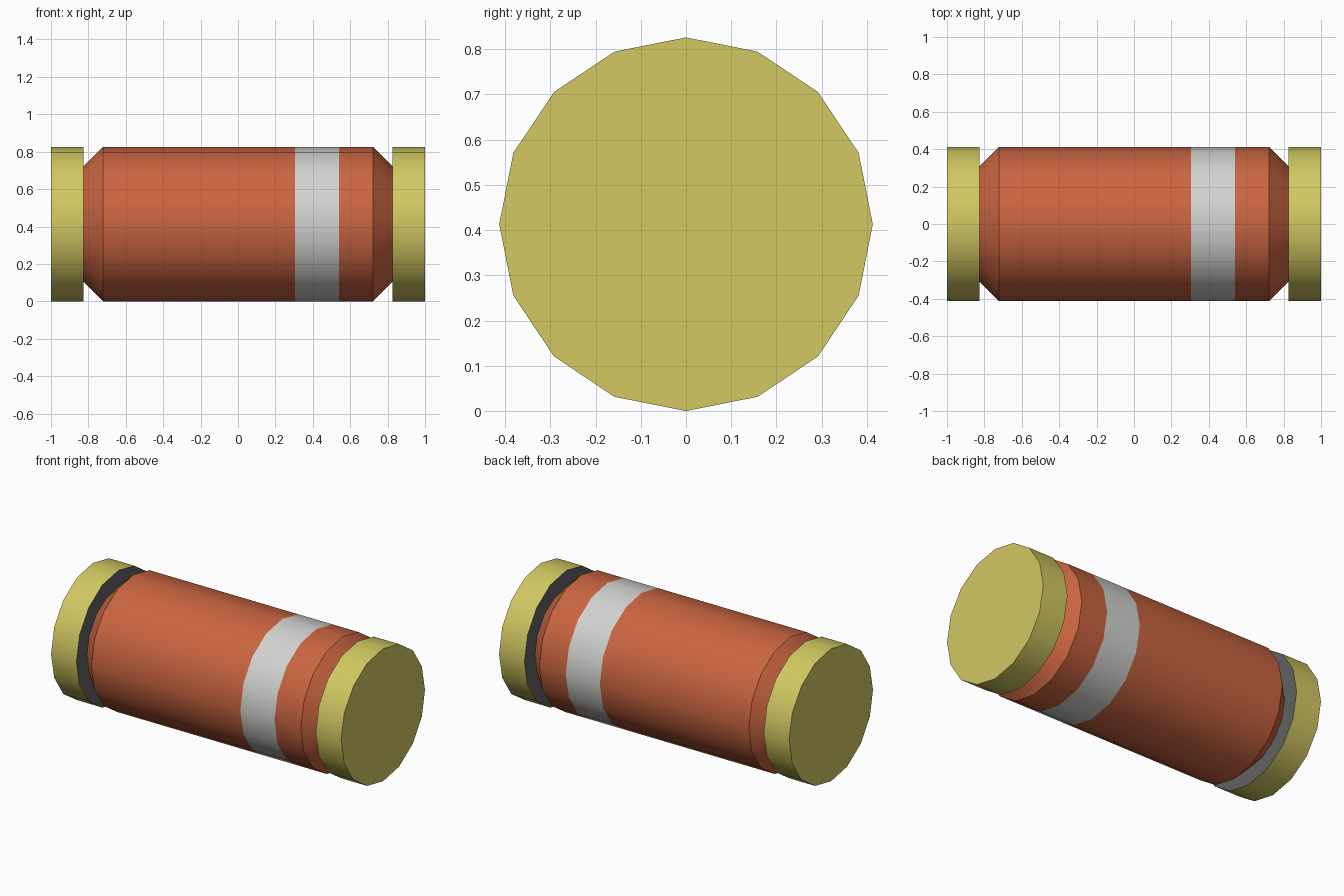
import bpy
import bmesh
import math

if "Cube" in bpy.data.objects:
    bpy.data.objects.remove(bpy.data.objects["Cube"])

SIDES = 16
RADIUS = 0.413
NECK = 0.31


def material(name, rgb):
    """Flat material from 0-255 sRGB values, stored as linear."""
    lin = [((c / 255 + 0.055) / 1.055) ** 2.4 for c in rgb] + [1.0]
    mat = bpy.data.materials.new(name)
    mat.use_nodes = True
    mat.diffuse_color = lin
    bsdf = mat.node_tree.nodes["Principled BSDF"]
    bsdf.inputs["Base Color"].default_value = lin
    bsdf.inputs["Roughness"].default_value = 0.6
    return mat


orange = material("orange_glass", (202, 101, 65))
white = material("pale_grey_band", (210, 210, 208))
yellow = material("yellow_metal", (210, 200, 98))
grey = material("dark_grey", (98, 98, 98))


def lathe(name, profile, mats, rule, capped):
    """Spin (x, radius) points about the x axis; rule picks a slot per face."""
    bm = bmesh.new()
    rings = []
    for x, r in profile:
        angles = [2 * math.pi * i / SIDES for i in range(SIDES)]
        rings.append([bm.verts.new((x, r * math.sin(a), RADIUS + r * math.cos(a)))
                      for a in angles])
    for a, b in zip(rings, rings[1:]):
        for i in range(SIDES):
            j = (i + 1) % SIDES
            bm.faces.new((a[i], a[j], b[j], b[i]))
    if capped:
        bm.faces.new(rings[0])
        bm.faces.new(rings[-1])
    bmesh.ops.recalc_face_normals(bm, faces=bm.faces)
    for f in bm.faces:
        f.material_index = rule(f)
    mesh = bpy.data.meshes.new(name)
    bm.to_mesh(mesh)
    bm.free()
    for m in mats:
        mesh.materials.append(m)
    obj = bpy.data.objects.new(name, mesh)
    bpy.context.collection.objects.link(obj)
    bpy.ops.object.select_all(action="DESELECT")
    obj.select_set(True)
    bpy.context.view_layer.objects.active = obj
    bpy.ops.object.shade_smooth_by_angle(angle=math.radians(30))
    return obj


# Chamfered glass body with one flush painted band
BAND = (0.305, 0.54)
lathe("body",
      [(-0.825, NECK), (-0.722, RADIUS), (BAND[0], RADIUS),
       (BAND[1], RADIUS), (0.722, RADIUS), (0.825, NECK)],
      [orange, white],
      lambda f: int(BAND[0] < f.calc_center_median().x < BAND[1]),
      capped=False)

# Metal end caps with a dark face turned towards the body
for side, label in ((1, "left"), (-1, "right")):
    lathe(label + "_end_cap",
          [(side * 0.825, RADIUS), (side * 1.0, RADIUS)],
          [yellow, grey],
          lambda f, s=side: int(f.normal.x * s < -0.9),
          capped=True)
